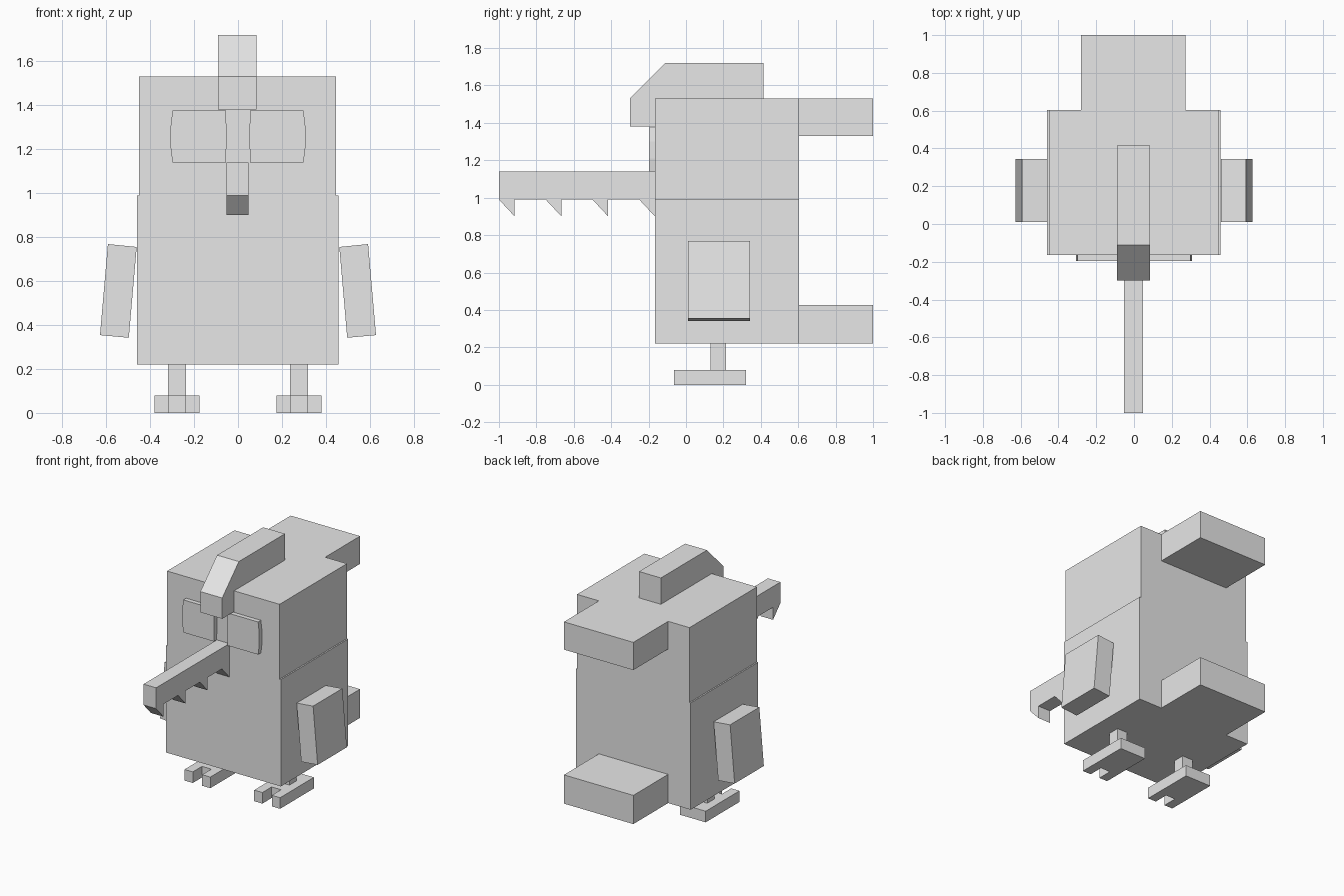
import bpy, bmesh
from mathutils import Vector

cube = bpy.data.objects.get("Cube")
if cube:
    bpy.data.objects.remove(cube, do_unlink=True)

grey = bpy.data.materials.new("plain grey")
grey.use_nodes = True
grey.diffuse_color = (0.8, 0.8, 0.8, 1)
grey.node_tree.nodes["Principled BSDF"].inputs["Base Color"].default_value = (0.8, 0.8, 0.8, 1)


def prism(name, profile, axis, lo, hi):
    """Extrude a 2D profile along an axis: x takes (y, z), y takes (x, z), z takes (x, y)."""
    def place(point, depth):
        coords = list(point)
        coords.insert("xyz".index(axis), depth)
        return coords
    bm = bmesh.new()
    face = bm.faces.new([bm.verts.new(place(p, lo)) for p in profile])
    extruded = bmesh.ops.extrude_face_region(bm, geom=[face])["geom"]
    verts = [v for v in extruded if isinstance(v, bmesh.types.BMVert)]
    offset = Vector(place((0, 0), hi - lo))
    bmesh.ops.translate(bm, verts=verts, vec=offset)
    bmesh.ops.recalc_face_normals(bm, faces=bm.faces)
    mesh = bpy.data.meshes.new(name)
    bm.to_mesh(mesh)
    bm.free()
    mesh.materials.append(grey)
    obj = bpy.data.objects.new(name, mesh)
    bpy.context.collection.objects.link(obj)
    return obj


def box(name, x, y, z):
    return prism(name, [(x[0], y[0]), (x[1], y[0]), (x[1], y[1]), (x[0], y[1])], "z", *z)


FRONT, BACK = -0.165, 0.603

# Body halves and the two blocks on the back
box("lower_body", (-0.46, 0.457), (FRONT, BACK), (0.22, 0.99))
box("upper_body", (-0.45, 0.447), (FRONT, BACK), (0.99, 1.53))
box("upper_back_block", (-0.28, 0.273), (BACK, 1.0), (1.33, 1.53))
box("tail_block", (-0.28, 0.273), (BACK, 1.0), (0.22, 0.427))

# Crest running over the head and hanging over the brow
prism("crest", [(-0.30, 1.38), (-0.30, 1.53), (-0.11, 1.72), (0.415, 1.72),
                (0.415, 1.53), (FRONT, 1.53), (FRONT, 1.38)], "x", -0.09, 0.084)

# Beak with a row of teeth
beak = (-0.053, 0.047)
box("beak", beak, (-1.0, FRONT), (0.99, 1.14))
for i in range(4):
    y = -1.0 + i * 0.25
    prism(f"tooth_{i + 1}", [(y, 0.99), (y + 0.084, 0.90), (y + 0.084, 0.99)], "x", *beak)

# Paired parts
for side, s in (("left", 1), ("right", -1)):
    def mirrored(points):
        return [(s * a, b) for a, b in points]

    prism(f"{side}_eye", mirrored([(0.055, 1.14), (0.298, 1.14), (0.307, 1.21), (0.307, 1.30),
                                   (0.298, 1.375), (0.055, 1.375), (0.052, 1.26)]),
          "y", -0.197, FRONT)
    prism(f"{side}_arm", mirrored([(0.461, 0.755), (0.592, 0.768), (0.628, 0.354), (0.497, 0.342)]),
          "y", 0.01, 0.343)
    prism(f"{side}_leg", mirrored([(0.237, 0.08), (0.319, 0.08), (0.319, 0.22), (0.237, 0.22)]),
          "y", 0.13, 0.213)
    # Foot with a notch between two toes
    prism(f"{side}_foot", mirrored([(0.175, -0.065), (0.24, -0.065), (0.24, 0.04), (0.315, 0.04),
                                    (0.315, -0.065), (0.381, -0.065), (0.381, 0.32), (0.175, 0.32)]),
          "z", 0.0, 0.08)
